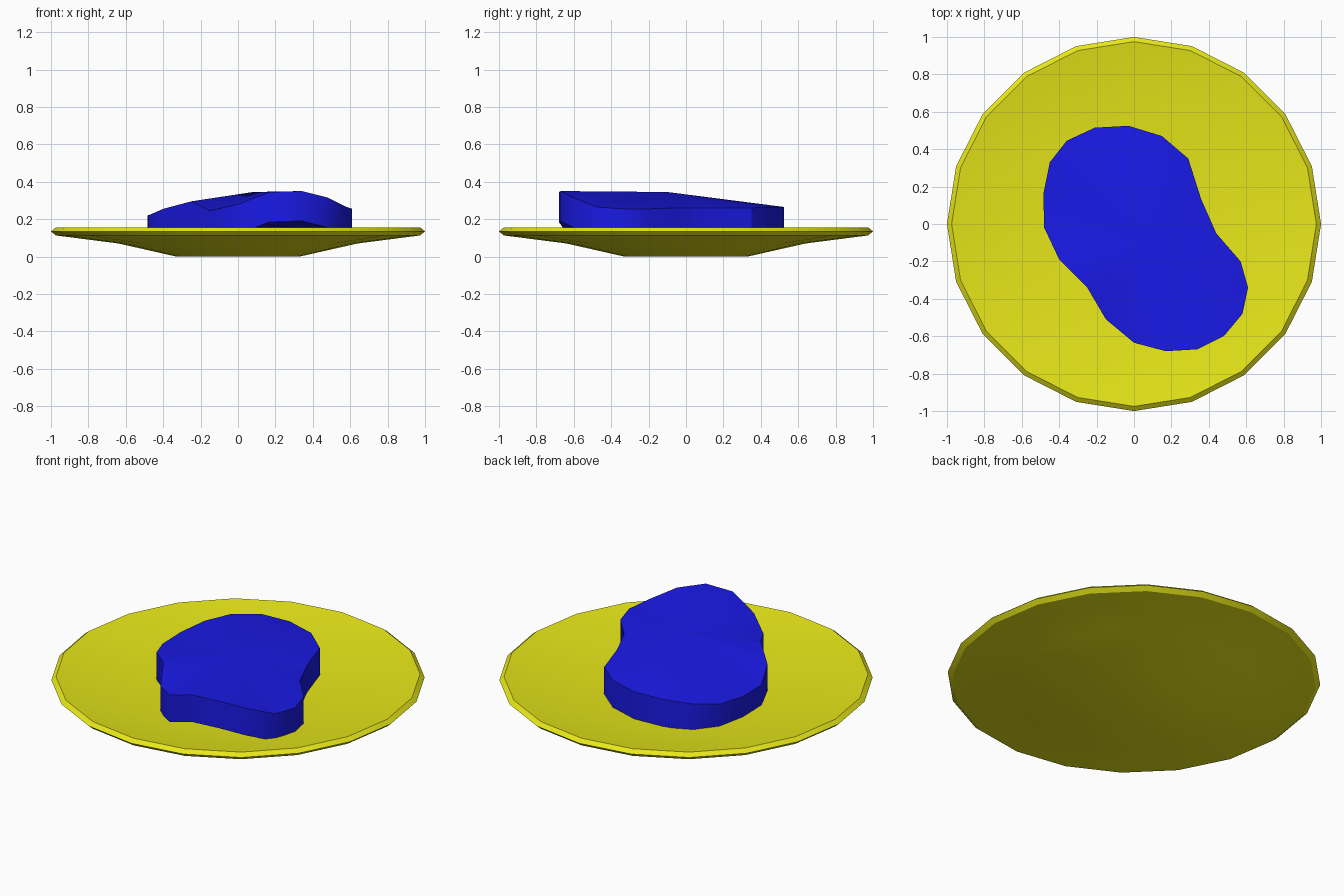
import bpy, bmesh, math

if "Cube" in bpy.data.objects:
    bpy.data.objects.remove(bpy.data.objects["Cube"])


def finish(bm, name, color, angle):
    bmesh.ops.recalc_face_normals(bm, faces=bm.faces)
    me = bpy.data.meshes.new(name)
    bm.to_mesh(me)
    bm.free()
    ob = bpy.data.objects.new(name, me)
    bpy.context.collection.objects.link(ob)
    mat = bpy.data.materials.new(name + "_material")
    mat.diffuse_color = color
    mat.use_nodes = True
    mat.node_tree.nodes["Principled BSDF"].inputs["Base Color"].default_value = mat.diffuse_color
    me.materials.append(mat)
    bpy.ops.object.select_all(action='DESELECT')
    ob.select_set(True)
    bpy.context.view_layer.objects.active = ob
    bpy.ops.object.shade_smooth_by_angle(angle=math.radians(angle))
    return ob


# Plate: 20-sided lathe, profile from underside around the rim to the inner floor
SIDES = 20
profile = [(0.33, 0.0), (0.64, 0.07), (0.975, 0.113), (1.0, 0.135),
           (0.975, 0.155), (0.61, 0.10)]
bm = bmesh.new()
rings = []
for r, z in profile:
    rings.append([bm.verts.new((r * math.cos(2 * math.pi * i / SIDES),
                                r * math.sin(2 * math.pi * i / SIDES), z))
                  for i in range(SIDES)])
for a, b in zip(rings, rings[1:]):
    for i in range(SIDES):
        j = (i + 1) % SIDES
        bm.faces.new((a[i], a[j], b[j], b[i]))
bm.faces.new(rings[0])
bm.faces.new(rings[-1])
finish(bm, "plate", (0.8, 0.8, 0.01, 1), 30)

# Steak: bent slab, top and bottom fanned from a raised centre point
THICK = 0.16
outline = [(0.17, -0.68, 0.345), (0.34, -0.67, 0.35), (0.48, -0.60, 0.315),
           (0.58, -0.48, 0.265), (0.61, -0.34, 0.255), (0.57, -0.20, 0.255),
           (0.44, -0.05, 0.26), (0.36, 0.13, 0.26), (0.29, 0.35, 0.26),
           (0.15, 0.47, 0.265), (-0.03, 0.525, 0.265), (-0.21, 0.515, 0.265),
           (-0.36, 0.445, 0.25), (-0.45, 0.33, 0.23), (-0.485, 0.16, 0.22),
           (-0.48, -0.02, 0.22), (-0.40, -0.19, 0.255), (-0.25, -0.34, 0.295),
           (-0.15, -0.51, 0.245), (0.0, -0.635, 0.28)]
bm = bmesh.new()
top = [bm.verts.new(p) for p in outline]
bottom = [bm.verts.new((x, y, z - THICK)) for x, y, z in outline]
top_mid = bm.verts.new((0.08, -0.10, 0.345))
bottom_mid = bm.verts.new((0.08, -0.10, 0.345 - THICK))
for i in range(len(outline)):
    j = (i + 1) % len(outline)
    bm.faces.new((top[i], top[j], top_mid))
    bm.faces.new((bottom[j], bottom[i], bottom_mid))
    bm.faces.new((bottom[i], bottom[j], top[j], top[i]))
finish(bm, "steak", (0.01, 0.01, 0.8, 1), 30)
